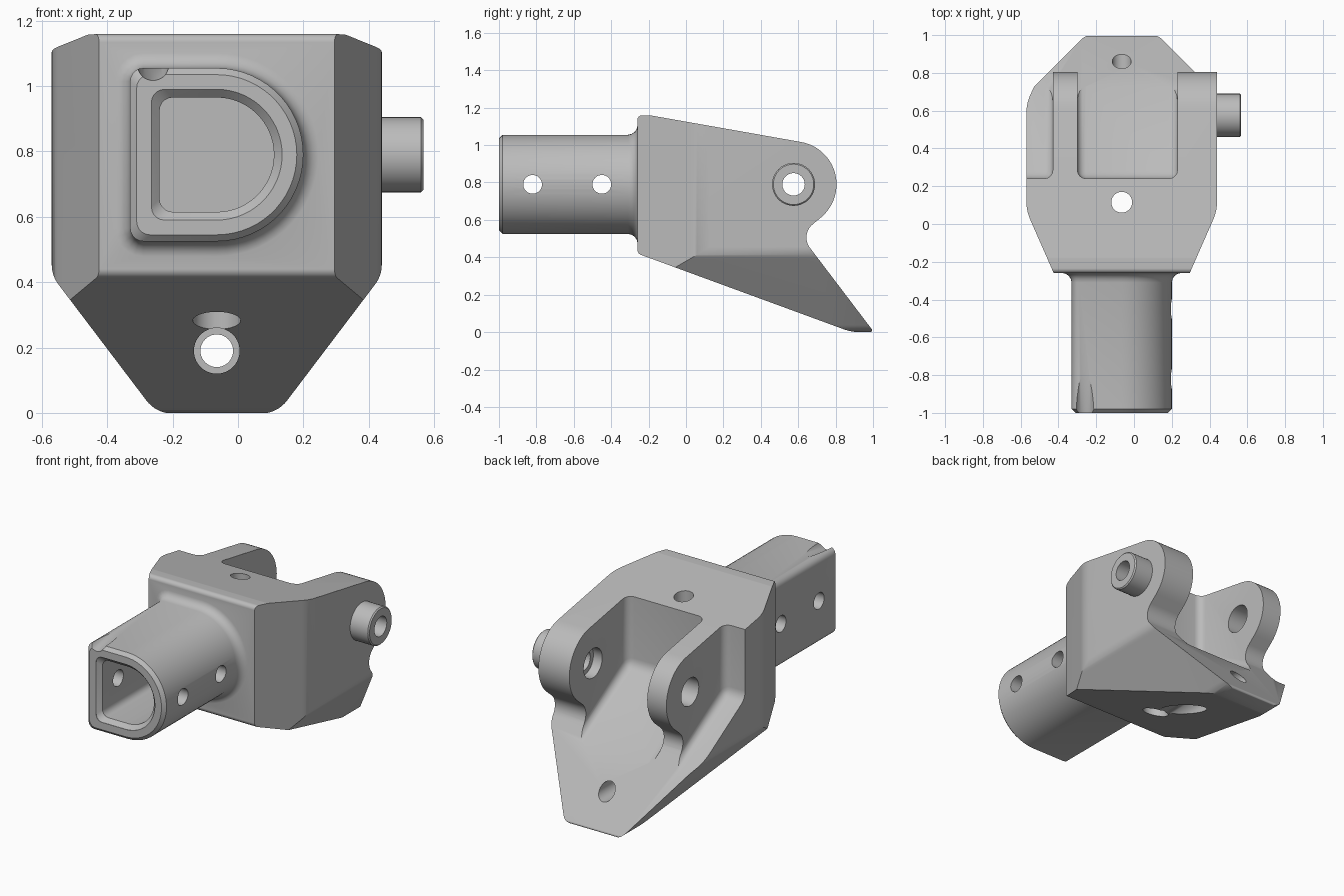
import bpy, bmesh, math
from mathutils import Vector

if "Cube" in bpy.data.objects:
    bpy.data.objects.remove(bpy.data.objects["Cube"], do_unlink=True)

CX, CZ = -0.065, 0.79        # axis of the tube
LUG_Y, LUG_R = 0.575, 0.23   # pivot position and lug radius

grey = bpy.data.materials.new("plain grey")
grey.use_nodes = True
grey.diffuse_color = (0.5, 0.5, 0.5, 1)
grey.node_tree.nodes["Principled BSDF"].inputs["Base Color"].default_value = (0.5, 0.5, 0.5, 1)


def make_object(name, bm):
    bmesh.ops.recalc_face_normals(bm, faces=bm.faces)
    mesh = bpy.data.meshes.new(name)
    bm.to_mesh(mesh)
    bm.free()
    mesh.materials.append(grey)
    obj = bpy.data.objects.new(name, mesh)
    bpy.context.collection.objects.link(obj)
    return obj


def rounded(corners, steps=8):
    """Outline from (u, v, radius) corners, each replaced by an arc."""
    out = []
    for i, (u, v, r) in enumerate(corners):
        p = Vector((u, v))
        if r == 0:
            out.append((u, v))
            continue
        a = (Vector(corners[i - 1][:2]) - p).normalized()
        b = (Vector(corners[(i + 1) % len(corners)][:2]) - p).normalized()
        half = a.angle(b) / 2
        centre = p + (a + b).normalized() * r / math.sin(half)
        start = p + a * r / math.tan(half) - centre
        end = p + b * r / math.tan(half) - centre
        for k in range(steps + 1):
            q = centre + start.lerp(end, k / steps).normalized() * r
            out.append((q.x, q.y))
    return out


def loft(name, rings):
    bm = bmesh.new()
    loops = [[bm.verts.new(p) for p in ring] for ring in rings]
    n = len(loops[0])
    for a, b in zip(loops, loops[1:]):
        for i in range(n):
            bm.faces.new((a[i], a[(i + 1) % n], b[(i + 1) % n], b[i]))
    bm.faces.new(loops[0])
    bm.faces.new(loops[-1])
    return make_object(name, bm)


def prism(name, outline, axis, lo, hi):
    place = {"x": lambda u, v, t: (t, u, v),
             "y": lambda u, v, t: (u, t, v),
             "z": lambda u, v, t: (u, v, t)}[axis]
    return loft(name, [[place(u, v, t) for u, v in outline] for t in (lo, hi)])


def rod(name, axis, u, v, r, lo, hi):
    circle = [(u + r * math.cos(k * math.tau / 40), v + r * math.sin(k * math.tau / 40))
              for k in range(40)]
    return prism(name, circle, axis, lo, hi)


def d_ring(y, grow):
    """D-shaped section: round towards +x, square towards -x."""
    h, r = 0.265 + grow, 0.04 + max(grow, 0)
    pts = [(CX + h * math.cos(a), CZ + h * math.sin(a))
           for a in (math.radians(-90 + 6 * k) for k in range(31))]
    for cz, first in ((CZ + h - r, 90), (CZ - h + r, 180)):
        for k in range(6):
            a = math.radians(first + 18 * k)
            pts.append((CX - h + r + r * math.cos(a), cz + r * math.sin(a)))
    return [(x, y, z) for x, z in pts]


def apply(obj, mod):
    bpy.context.view_layer.objects.active = obj
    bpy.ops.object.modifier_apply(modifier=mod.name)


def combine(obj, other, operation):
    mod = obj.modifiers.new("combine", "BOOLEAN")
    mod.operation, mod.solver, mod.object = operation, "EXACT", other
    apply(obj, mod)
    bpy.data.objects.remove(other, do_unlink=True)


# Side profile: sloped top, round lug, neck and pointed tongue
lug_arc = [(LUG_Y + LUG_R * math.cos(a), CZ + LUG_R * math.sin(a), 0)
           for a in (math.radians(80 - 6.5 * k) for k in range(21))]
side = [(-0.26, 0.42, 0.03), (-0.26, 1.16, 0.025), (-0.18, 1.157, 0.05)] + lug_arc + [
    (0.61, 0.52, 0.09), (1.005, 0.0, 0.01), (0.885, 0.0, 0.25)]
body = prism("pivot_bracket", rounded(side), "x", CX - 0.7, CX + 0.7)

# Trim by the plan outline and by the front outline
plan = [(CX - 0.36, -0.4, 0), (CX - 0.36, -0.26, 0), (CX - 0.505, 0.07, 0.25), (CX - 0.505, 1.2, 0),
        (CX + 0.505, 1.2, 0), (CX + 0.505, 0.07, 0.25), (CX + 0.36, -0.26, 0), (CX + 0.36, -0.4, 0)]
combine(body, prism("plan_trim", rounded(plan), "z", -0.3, 1.5), "INTERSECT")
front = [(CX - 0.505, 1.4, 0), (CX - 0.505, 0.42, 0.1), (CX - 0.185, -0.002, 0.1),
         (CX + 0.185, -0.002, 0.1), (CX + 0.505, 0.42, 0.1), (CX + 0.505, 1.4, 0)]
combine(body, prism("front_trim", rounded(front), "y", -0.6, 1.4), "INTERSECT")

# Pocket between the lugs and relief outside the right lug
pocket = [(0.24, 1.4), (0.24, 0.66), (0.82, 0.31), (1.1, 0.31), (1.1, 1.4)]
for lo, hi in ((-0.3, 0.23), (-0.75, -0.43)):
    cutter = prism("pocket_cutter", pocket, "x", lo, hi)
    bevel = cutter.modifiers.new("round", "BEVEL")
    bevel.width, bevel.segments = 0.045, 4
    apply(cutter, bevel)
    combine(body, cutter, "DIFFERENCE")

# Tube with chamfered end and filleted root, then the pivot boss
tube = [(-1, -0.02), (-0.98, 0), (-0.31, 0), (-0.29, 0.005), (-0.275, 0.015),
        (-0.264, 0.03), (-0.259, 0.05), (-0.2, 0.05)]
combine(body, loft("tube", [d_ring(y, g) for y, g in tube]), "UNION")
boss_edge = [(0.4, 0.115), (0.56, 0.115), (0.567, 0.108)]
boss = loft("boss", [[(x, LUG_Y + r * math.cos(k * math.tau / 40), CZ + r * math.sin(k * math.tau / 40))
                      for k in range(40)] for x, r in boss_edge])
combine(body, boss, "UNION")

# Tube bore with chamfered mouth
bore = [(-1.02, -0.065), (-0.998, -0.065), (-0.973, -0.09), (-0.2, -0.09)]
combine(body, loft("bore", [d_ring(y, g) for y, g in bore]), "DIFFERENCE")

# Holes: axis, two centre coordinates, radius, start, end
holes = [
    ("x", -0.82, CZ, 0.05, -0.6, 0.4), ("x", -0.45, CZ, 0.05, -0.6, 0.4),
    ("x", LUG_Y, CZ, 0.06, 0.1, 0.7), ("x", LUG_Y, CZ, 0.09, 0.1, 0.29),
    ("x", LUG_Y, CZ, 0.085, -0.6, -0.2),
    ("z", CX, 0.115, 0.055, 0.2, 1.4), ("z", CX, 0.115, 0.073, 0.1, 0.5),
    ("y", CX, 0.19, 0.05, 0.1, 1.2), ("y", CX, 0.19, 0.07, 0.1, 0.65),
]
for axis, u, v, r, lo, hi in holes:
    combine(body, rod("hole", axis, u, v, r, lo, hi), "DIFFERENCE")

# Slanted key notch on top of the tube mouth
notch = rod("notch", "y", 0, 0, 0.05, -0.3, 0.5)
notch.location = (-0.26, -1, 1.068)
notch.rotation_euler.x = math.radians(10)
bpy.context.view_layer.update()
combine(body, notch, "DIFFERENCE")

# Smooth shading with crisp edges
bpy.ops.object.select_all(action="DESELECT")
body.select_set(True)
bpy.context.view_layer.objects.active = body
bpy.ops.object.shade_smooth_by_angle(angle=math.radians(30))
